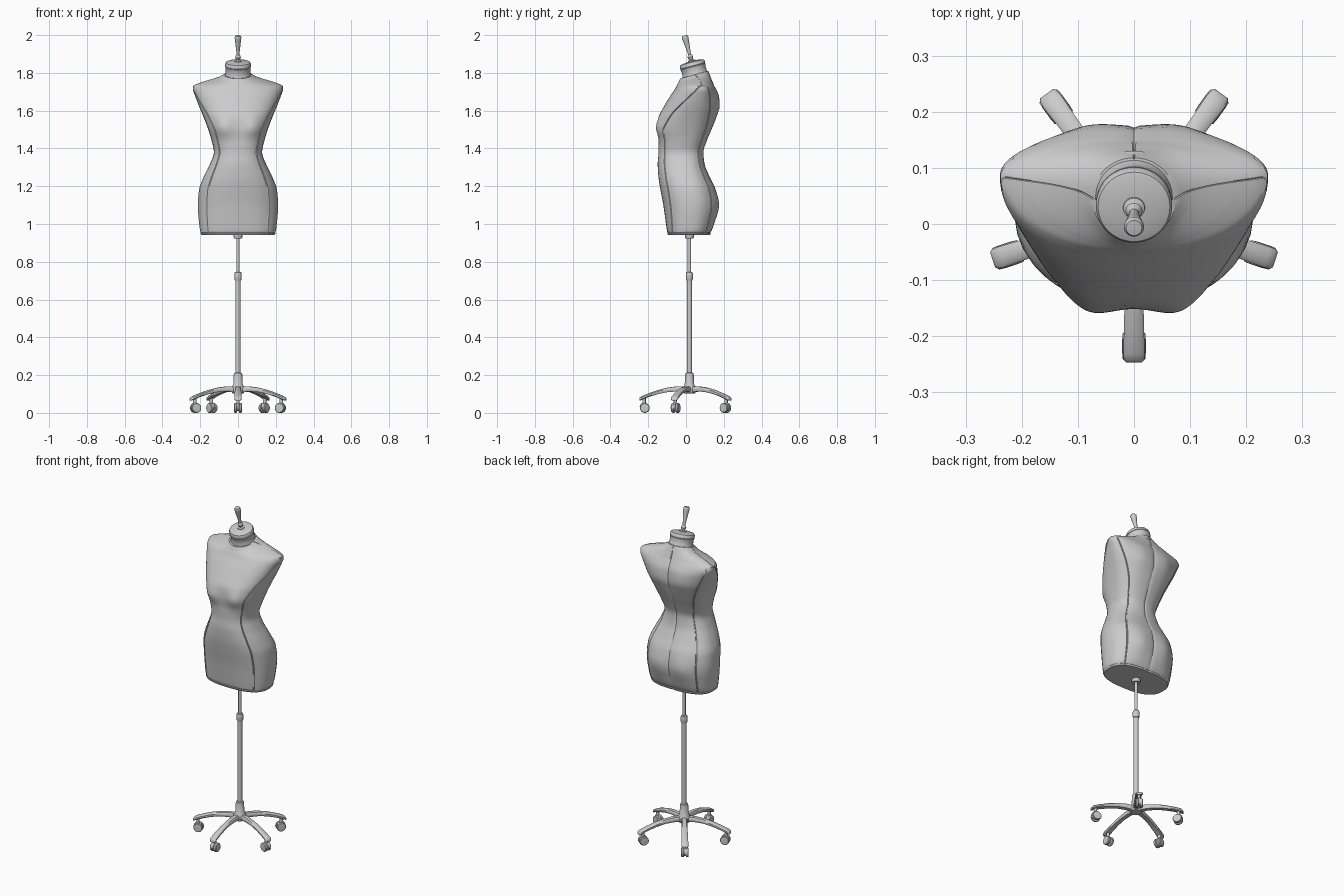
import bpy, math
from math import sin, cos, pi, radians, exp
from mathutils import Matrix, Vector

if "Cube" in bpy.data.objects:
    bpy.data.objects.remove(bpy.data.objects["Cube"])

AXIS_Y = 0.018      # stand axis
LEAN = radians(15)  # forward lean of the neck


def make(name, verts, faces, mat=Matrix(), angle=35):
    me = bpy.data.meshes.new(name)
    me.from_pydata([mat @ Vector(v) for v in verts], [], faces)
    ob = bpy.data.objects.new(name, me)
    bpy.context.collection.objects.link(ob)
    bpy.ops.object.select_all(action='DESELECT')
    ob.select_set(True)
    bpy.context.view_layer.objects.active = ob
    bpy.ops.object.mode_set(mode='EDIT')
    bpy.ops.mesh.select_all(action='SELECT')
    bpy.ops.mesh.normals_make_consistent(inside=False)
    bpy.ops.object.mode_set(mode='OBJECT')
    bpy.ops.object.shade_smooth_by_angle(angle=radians(angle))
    return ob


def skin(rings):
    """Join equal-length closed rings with quads and cap both ends."""
    n = len(rings[0])
    verts = [v for r in rings for v in r]
    faces = [(i * n + j, i * n + (j + 1) % n, (i + 1) * n + (j + 1) % n, (i + 1) * n + j)
             for i in range(len(rings) - 1) for j in range(n)]
    faces += [tuple(range(n)), tuple(range(len(verts) - n, len(verts)))]
    return verts, faces


def lathe(name, profile, mat=Matrix(), seg=32):
    rings = [[(r * cos(2 * pi * j / seg), r * sin(2 * pi * j / seg), z) for j in range(seg)]
             for r, z in profile]
    return make(name, *skin(rings), mat)


# ---- torso: height, half width, front y, back y, widest y, squareness
KEYS = [
    (.945, .198, -.098, .128, .015, 2.6), (1.0, .206, -.106, .148, .02, 2.5),
    (1.10, .213, -.120, .168, .025, 2.4), (1.18, .207, -.135, .156, .02, 2.4),
    (1.25, .182, -.146, .125, .005, 2.4), (1.32, .148, -.150, .098, -.01, 2.4),
    (1.38, .128, -.145, .092, -.02, 2.4), (1.44, .140, -.145, .110, -.01, 2.5),
    (1.50, .158, -.150, .135, .0, 2.6), (1.56, .180, -.146, .158, .025, 2.5),
    (1.62, .205, -.118, .173, .05, 2.4), (1.68, .228, -.082, .170, .075, 2.3),
    (1.715, .239, -.058, .157, .085, 2.2), (1.73, .238, -.050, .150, .085, 2.0),
    (1.745, .205, -.045, .142, .08, 1.8), (1.76, .150, -.040, .133, .072, 1.8),
    (1.775, .100, -.036, .126, .06, 1.9), (1.79, .074, -.030, .118, .046, 2.0)]


def tangent(i, c):
    def d(k):
        return (KEYS[k + 1][c] - KEYS[k][c]) / (KEYS[k + 1][0] - KEYS[k][0])
    if i == 0:
        return d(0)
    if i == len(KEYS) - 1:
        return d(i - 1)
    a, b = d(i - 1), d(i)
    return 2 * a * b / (a + b) if a * b > 0 else 0


def section(z):
    i = max(k for k in range(len(KEYS) - 1) if KEYS[k][0] <= z + 1e-9)
    h = KEYS[i + 1][0] - KEYS[i][0]
    s = (z - KEYS[i][0]) / h
    return [(2*s**3 - 3*s*s + 1) * KEYS[i][c] + (s**3 - 2*s*s + s) * h * tangent(i, c)
            + (3*s*s - 2*s**3) * KEYS[i + 1][c] + (s**3 - s*s) * h * tangent(i + 1, c)
            for c in range(1, 6)]


def ramp(z, pts):
    if z <= pts[0][0]:
        return pts[0][1]
    for (a, p), (b, q) in zip(pts, pts[1:]):
        if z <= b:
            return p + (q - p) * (z - a) / (b - a)
    return pts[-1][1]


def bump(x, z, x0, z0, sx, sz):
    return exp(-((abs(x) - x0) / sx) ** 2 - ((z - z0) / sz) ** 2)


def torso_ring(z):
    w, yf, yb, yc, n = section(z)
    tb = ramp(z, [(1.5, 45), (1.72, 25), (1.79, 16)])        # back panel seam
    tf = ramp(z, [(1.50, -44), (1.60, -32), (1.72, -8), (1.735, 0)])  # front panel seam
    g = 1.3
    cols = [(90, .003), (90 - g, 0)]
    stops = [(90 - g, tb + g, 12), (tb - g, tf + g, 9), (tf - g, -90, 14)]
    for k, (a, b, m) in enumerate(stops):
        cols += [(a + (b - a) * j / m, 0) for j in range(1, m + 1)]
        if k < 2:
            depth = .0035 if k or z < 1.72 else 0
            t = (tb, tf)[k]
            cols += [(t, depth), (t - g, 0)]
    half = []
    for t, depth in cols:
        c, s = max(0, cos(radians(t))), sin(radians(t))
        x = w * c ** (2 / n)
        v = abs(s) ** (2 / n)
        if s < 0:
            y = yc + (yf - yc) * v - .018 * v * bump(x, z, .085, 1.51, .05, .05)
        else:
            y = yc + (yb - yc) * v + v * (.012 * bump(x, z, .085, 1.10, .06, .09)
                                          + .009 * bump(x, z, .08, 1.64, .06, .07))
        d = Vector((x, y - .02, 0))
        p = Vector((x, y, z)) - d.normalized() * depth
        p.z += (p.y - .045) * .27 * ramp(z, [(1.735, 0), (1.79, 1)])
        half.append(p)
    return half + [Vector((-p.x, p.y, p.z)) for p in reversed(half[1:-1])]


def shrink(ring, k, dz):
    return [Vector((p.x * k, .03 + (p.y - .03) * k, p.z + dz)) for p in ring]


levels = [.951 + (1.70 - .951) * i / 50 for i in range(51)] + [1.706 + .006 * i for i in range(15)]
body = [torso_ring(z) for z in levels]
# rounded hem with a stitched line, and a closed neckline
b0 = body[0]
hem = [shrink(b0, .93, -.008), shrink(b0, .975, -.008), shrink(b0, .995, -.004), b0,
       shrink(b0, .985, .003), shrink(b0, 1.0, .006)]
rings = hem + body[1:] + [shrink(body[-1], .85, 0)]
make("torso", *skin(rings), angle=30)

# ---- neck block and finial share one leaning axis
lean = Matrix.Translation((0, .05, 1.783)) @ Matrix.Rotation(LEAN, 4, 'X')
lathe("neck", [(.078, -.02), (.072, 0), (.067, .012), (.065, .03), (.066, .045), (.068, .052),
               (.065, .054), (.068, .056), (.068, .068), (.064, .075), (.05, .079), (.02, .082)],
      lean, 48)
lathe("neck_finial", [(.02, .078), (.019, .086), (.01, .09), (.013, .097), (.015, .104),
                      (.012, .112), (.008, .118), (.009, .135), (.017, .205), (.018, .213),
                      (.014, .221), (.005, .222)], lean)

# ---- pole
stand = Matrix.Translation((0, AXIS_Y, 0))
lathe("torso_socket", [(.024, .95), (.024, .932), (.021, .924), (.008, .924)], stand)
lathe("upper_pole", [(.009, .93), (.009, .70)], stand)
lathe("height_clamp", [(.012, .747), (.017, .743), (.019, .735), (.019, .709), (.016, .702),
                       (.012, .70)], stand)
lathe("lower_pole", [(.0135, .71), (.0135, .18)], stand)
lathe("base_hub", [(.014, .213), (.021, .211), (.023, .20), (.025, .15), (.034, .138),
                   (.036, .12), (.03, .104), (.01, .102)], stand)

# ---- five arched legs with twin-wheel casters
LEG = [(.015, .124, .017, .015), (.06, .127, .016, .014), (.11, .123, .016, .012),
       (.16, .112, .017, .011), (.21, .096, .018, .010), (.25, .080, .019, .010),
       (.261, .074, .018, .009), (.265, .071, .014, .006)]   # reach, z, half width, half height


def leg_ring(r, z, w, h):
    return [(r, w * a, z + h * b) for a, b in
            [(1, .4), (.7, .9), (0, 1), (-.7, .9), (-1, .4), (-1, -.5), (-.75, -1), (.75, -1),
             (1, -.5)]]


for i in range(5):
    turn = stand @ Matrix.Rotation(-pi / 2 + i * 2 * pi / 5, 4, 'Z')
    make(f"leg_{i + 1}", *skin([leg_ring(*k) for k in LEG]), turn, 40)
    lathe(f"caster_stem_{i + 1}", [(.009, .085), (.009, .035)],
          turn @ Matrix.Translation((.24, 0, 0)), 16)
    axle = turn @ Matrix.Translation((.236, 0, .026)) @ Matrix.Rotation(pi / 2, 4, 'X')
    for side, name in ((1, "left"), (-1, "right")):
        lathe(f"caster_wheel_{name}_{i + 1}",
              [(.022, side * .005), (.026, side * .007), (.026, side * .016),
               (.023, side * .020), (.012, side * .021)], axle, 24)
    # hood between the wheels
    lathe(f"caster_hood_{i + 1}", [(.019, -.007), (.023, -.005), (.023, .005), (.019, .007)],
          axle @ Matrix.Translation((.004, .006, 0)), 20)
